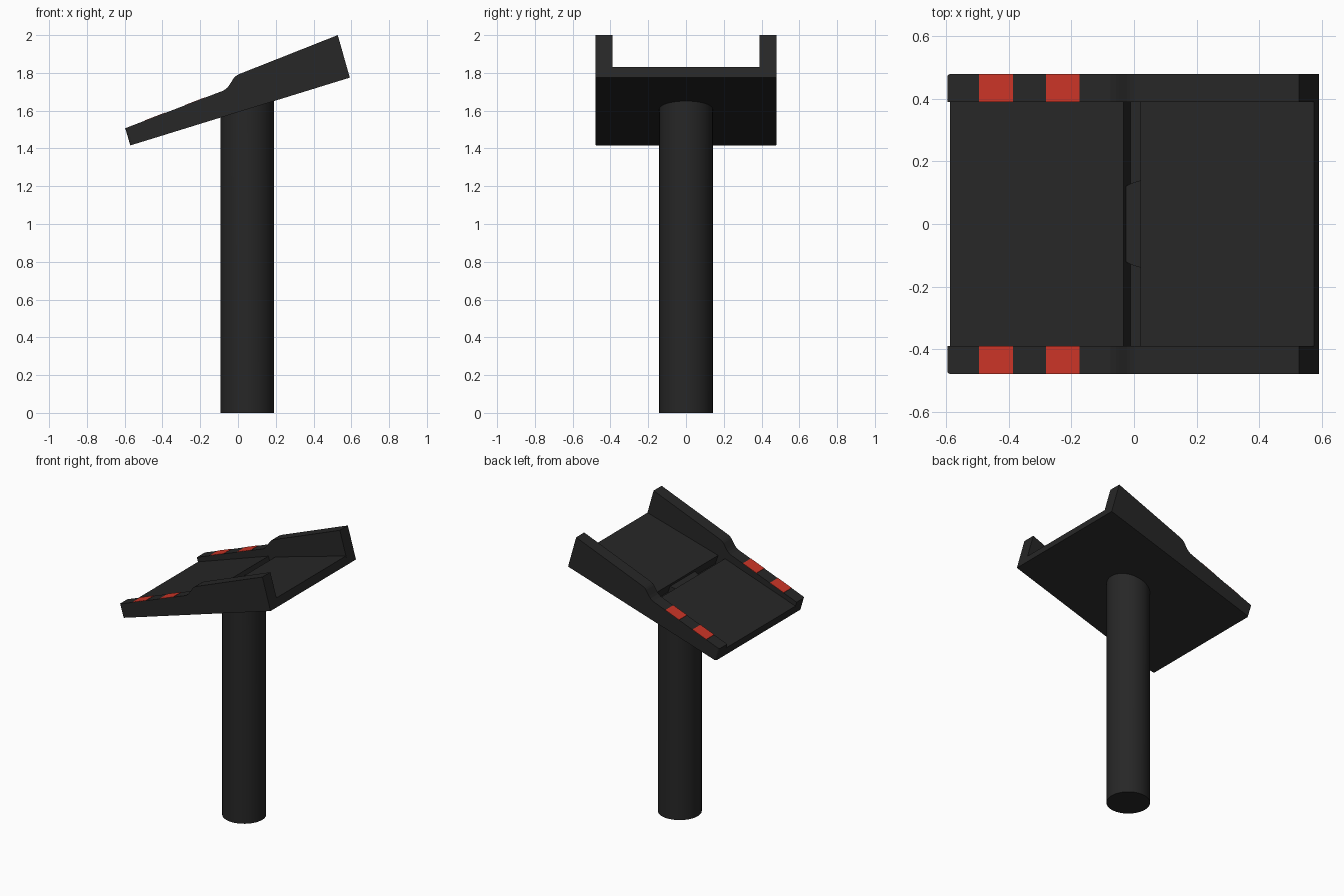
import bpy, bmesh, math

if "Cube" in bpy.data.objects:
    bpy.data.objects.remove(bpy.data.objects["Cube"])

TILT = 0.309  # slope of the underside of the tray


def material(name, colour):
    m = bpy.data.materials.new(name)
    m.diffuse_color = colour
    m.use_nodes = True
    m.node_tree.nodes["Principled BSDF"].inputs["Base Color"].default_value = m.diffuse_color
    return m


BLACK = material("black", (0.02, 0.02, 0.02, 1))
RED = material("red", (0.6, 0.035, 0.02, 1))


def finish(bm, name, mat):
    bmesh.ops.recalc_face_normals(bm, faces=bm.faces)
    me = bpy.data.meshes.new(name)
    bm.to_mesh(me)
    bm.free()
    me.materials.append(mat)
    ob = bpy.data.objects.new(name, me)
    bpy.context.collection.objects.link(ob)
    return ob


def prism(profile, y0, y1):
    """Extrude an xz profile from y0 to y1."""
    bm = bmesh.new()
    face = bm.faces.new([bm.verts.new((x, y0, z)) for x, z in profile])
    ext = bmesh.ops.extrude_face_region(bm, geom=[face])["geom"]
    verts = [v for v in ext if isinstance(v, bmesh.types.BMVert)]
    bmesh.ops.translate(bm, verts=verts, vec=(0, y1 - y0, 0))
    return bm


# Side profiles: rail with an S-shaped step, floor with a cross groove
RAIL = [(-0.57, 1.416), (0.592, 1.775), (0.528, 2.0), (0.02, 1.799), (0.003, 1.792),
        (-0.012, 1.783), (-0.022, 1.773), (-0.034, 1.754), (-0.046, 1.735),
        (-0.057, 1.721), (-0.075, 1.707), (-0.597, 1.507)]
FLOOR = [(-0.57, 1.416), (0.592, 1.775), (0.576, 1.83), (0.0208, 1.675), (0.042, 1.610),
         (-0.011, 1.593), (-0.0335, 1.666), (-0.588, 1.477)]

finish(prism(FLOOR, -0.39, 0.39), "tray_floor", BLACK)

for side, s in (("front", -1), ("back", 1)):
    # Side rail, outer low corner slightly rounded
    bm = prism(RAIL, s * 0.39, s * 0.48)
    corner = [e for e in bm.edges
              if all(v.co.x < -0.55 and abs(v.co.y) > 0.45 for v in e.verts)]
    bmesh.ops.bevel(bm, geom=corner, offset=0.012, segments=3, profile=0.5, affect='EDGES')
    finish(bm, side + "_rail", BLACK)

    # Red pads on the low half of the rail
    for i, (a, b) in enumerate(((-0.495, -0.387), (-0.281, -0.174))):
        top = [1.507 + 0.3831 * (x + 0.597) for x in (a, b)]
        pad = [(a, top[0] - 0.001), (b, top[1] - 0.001), (b, top[1] + 0.002), (a, top[0] + 0.002)]
        finish(prism(pad, s * 0.39, s * 0.48), f"{side}_red_pad_{i + 1}", RED)

# Round post, its top cut parallel to the tray
bm = bmesh.new()
bmesh.ops.create_cone(bm, cap_ends=True, segments=48, radius1=0.142, radius2=0.142, depth=1)
for v in bm.verts:
    v.co.x += 0.049
    v.co.z = 0 if v.co.z < 0 else 1.647 + TILT * v.co.x
post = finish(bm, "post", BLACK)
bpy.context.view_layer.objects.active = post
post.select_set(True)
bpy.ops.object.shade_smooth_by_angle(angle=math.radians(35))
